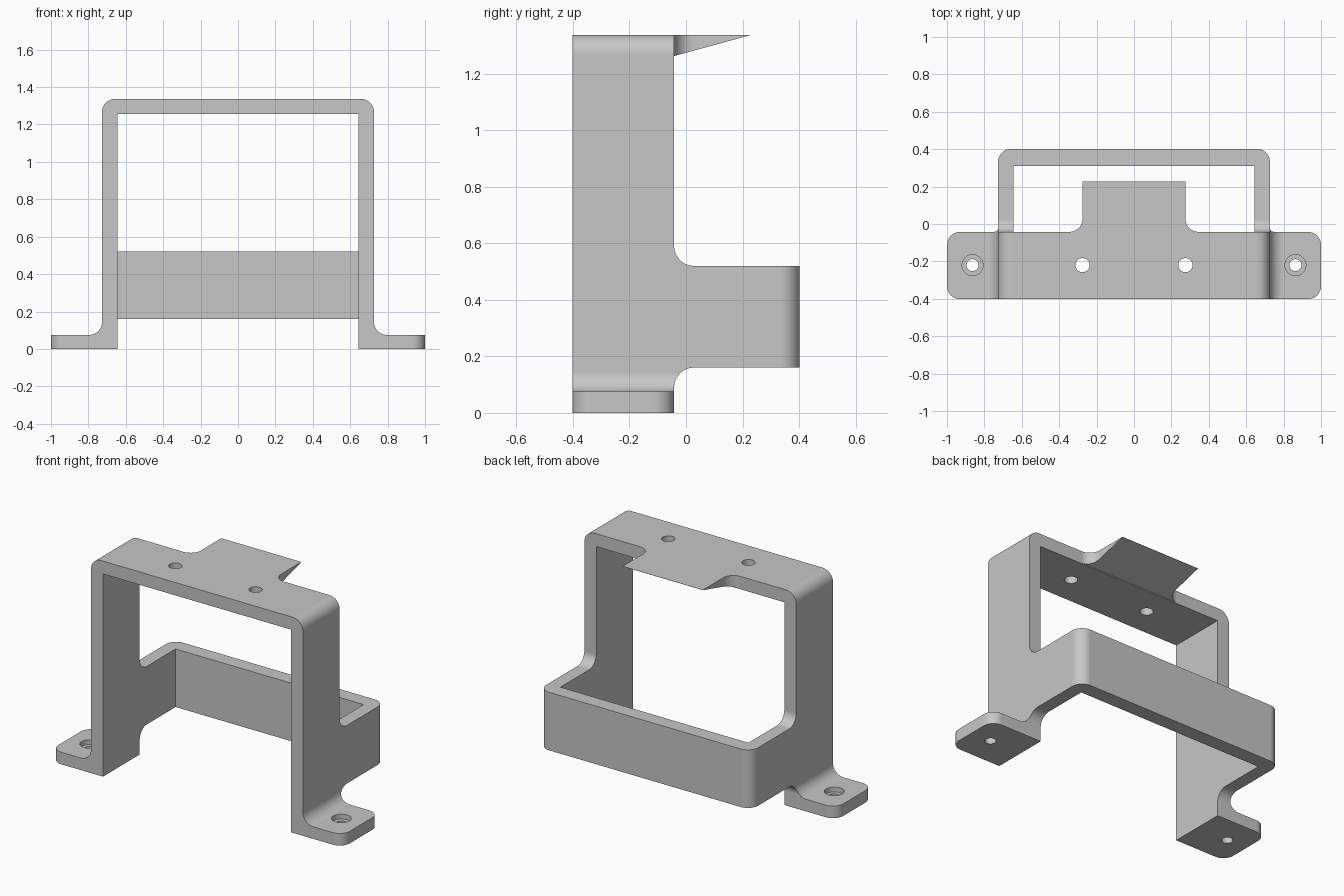
import bpy
import bmesh
from math import pi, tan
from mathutils import Matrix, Vector

cube = bpy.data.objects.get("Cube")
if cube:
    bpy.data.objects.remove(cube)

HALF, LEG_OUT, LEG_IN = 1.0, 0.727, 0.645
FRONT, PLATE_BACK, BACK = -0.402, -0.042, 0.402
TOP, CEILING, FOOT = 1.337, 1.257, 0.075
ARM_LOW, ARM_HIGH, BAR_IN = 0.16, 0.52, 0.31
TAB_X, TAB_Y, HOLE_Y = 0.275, 0.228, -0.22
R = 0.07

grey = bpy.data.materials.new("bracket grey")
grey.use_nodes = True
grey.diffuse_color = (0.57, 0.57, 0.57, 1)
grey.node_tree.nodes["Principled BSDF"].inputs["Base Color"].default_value = grey.diffuse_color


def rounded(points, steps=12):
    """Outline in which points with a third value get that corner radius."""
    out = []
    for i, p in enumerate(points):
        here = Vector(p[:2])
        if len(p) == 2:
            out.append(here)
            continue
        a = (Vector(points[i - 1][:2]) - here).normalized()
        b = (Vector(points[(i + 1) % len(points)][:2]) - here).normalized()
        reach = p[2] / tan(a.angle(b) / 2)
        centre = here + (a + b).normalized() * (reach ** 2 + p[2] ** 2) ** 0.5
        start, end = here + a * reach - centre, here + b * reach - centre
        for k in range(steps + 1):
            out.append(centre + start.lerp(end, k / steps).normalized() * p[2])
    return out


def mirrored(half):
    """Full outline from its right half."""
    return half + [(-p[0], *p[1:]) for p in reversed(half)]


def prism(name, outline, axis, low, high):
    """Extrude an outline along an axis: its plane is yz, xz or xy."""
    place = {"x": lambda u, v, t: (t, u, v),
             "y": lambda u, v, t: (u, t, v),
             "z": lambda u, v, t: (u, v, t)}[axis]
    bm = bmesh.new()
    face = bm.faces.new([bm.verts.new(place(u, v, low)) for u, v in rounded(outline)])
    ext = bmesh.ops.extrude_face_region(bm, geom=[face], use_keep_orig=True)
    moved = [g for g in ext["geom"] if isinstance(g, bmesh.types.BMVert)]
    bmesh.ops.translate(bm, verts=moved, vec=place(0, 0, high - low))
    bmesh.ops.recalc_face_normals(bm, faces=bm.faces)
    return finish(name, bm)


def cylinder(name, x, y, low, high, radius):
    bm = bmesh.new()
    bmesh.ops.create_cone(bm, cap_ends=True, segments=40, radius1=radius, radius2=radius,
                          depth=high - low, matrix=Matrix.Translation((x, y, (low + high) / 2)))
    return finish(name, bm)


def finish(name, bm):
    mesh = bpy.data.meshes.new(name)
    bm.to_mesh(mesh)
    bm.free()
    mesh.materials.append(grey)
    ob = bpy.data.objects.new(name, mesh)
    bpy.context.collection.objects.link(ob)
    return ob


def combine(ob, other, operation):
    mod = ob.modifiers.new(operation.lower(), "BOOLEAN")
    mod.operation, mod.object, mod.solver = operation, other, "EXACT"
    bpy.context.view_layer.objects.active = ob
    bpy.ops.object.modifier_apply(modifier=mod.name)
    bpy.data.objects.remove(other)


# Arch with two feet, drawn from the front
bracket = prism("bracket", mirrored([
    (LEG_IN, CEILING), (LEG_IN, 0), (1.1, 0), (1.1, FOOT),
    (LEG_OUT, FOOT, R), (LEG_OUT, TOP, R)]), "y", -0.6, 0.6)

# Side outline gives the legs and the arms reaching back
combine(bracket, prism("side_outline", [
    (-0.5, -0.1), (PLATE_BACK, -0.1), (PLATE_BACK, ARM_LOW, R), (0.32, ARM_LOW),
    (0.32, ARM_HIGH), (PLATE_BACK, ARM_HIGH, R), (PLATE_BACK, 1.5), (-0.5, 1.5)],
    "x", -1.3, 1.3), "INTERSECT")

# Plan outline rounds the feet
combine(bracket, prism("foot_outline", mirrored([
    (HALF, FRONT, R), (HALF, PLATE_BACK, R), (0.85, PLATE_BACK), (0.85, 0.5)]),
    "z", -0.2, 1.6), "INTERSECT")

# Rear bar joining the arms
combine(bracket, prism("rear_bar", mirrored([(LEG_OUT, BAR_IN), (LEG_OUT, BACK, R)]),
                       "z", ARM_LOW, ARM_HIGH), "UNION")

# Tapering tab on the top plate
tab = prism("tab", mirrored([
    (0.36, PLATE_BACK - 0.01), (0.36, PLATE_BACK), (TAB_X, PLATE_BACK, R), (TAB_X, TAB_Y)]),
    "z", CEILING, TOP)
for v in tab.data.vertices:
    if v.co.z < TOP - 0.01:
        v.co.z = TOP - 0.001 - 0.074 * (TAB_Y - v.co.y) / (TAB_Y - PLATE_BACK)
combine(bracket, tab, "UNION")

# Plate holes and counterbored foot holes
for side in (-1, 1):
    foot_x = side * 0.863
    for cutter in (cylinder("plate_hole", side * TAB_X, HOLE_Y, 1.1, 1.5, 0.038),
                   cylinder("foot_hole", foot_x, HOLE_Y, -0.1, 0.2, 0.032),
                   cylinder("foot_counterbore", foot_x, HOLE_Y, 0.045, 0.2, 0.056)):
        combine(bracket, cutter, "DIFFERENCE")

# Smooth fillets with flat faces kept flat
bpy.ops.object.select_all(action="DESELECT")
bracket.select_set(True)
bpy.context.view_layer.objects.active = bracket
bpy.ops.object.shade_smooth_by_angle(angle=pi / 6)
weighted = bracket.modifiers.new("weighted normals", "WEIGHTED_NORMAL")
weighted.keep_sharp = True
